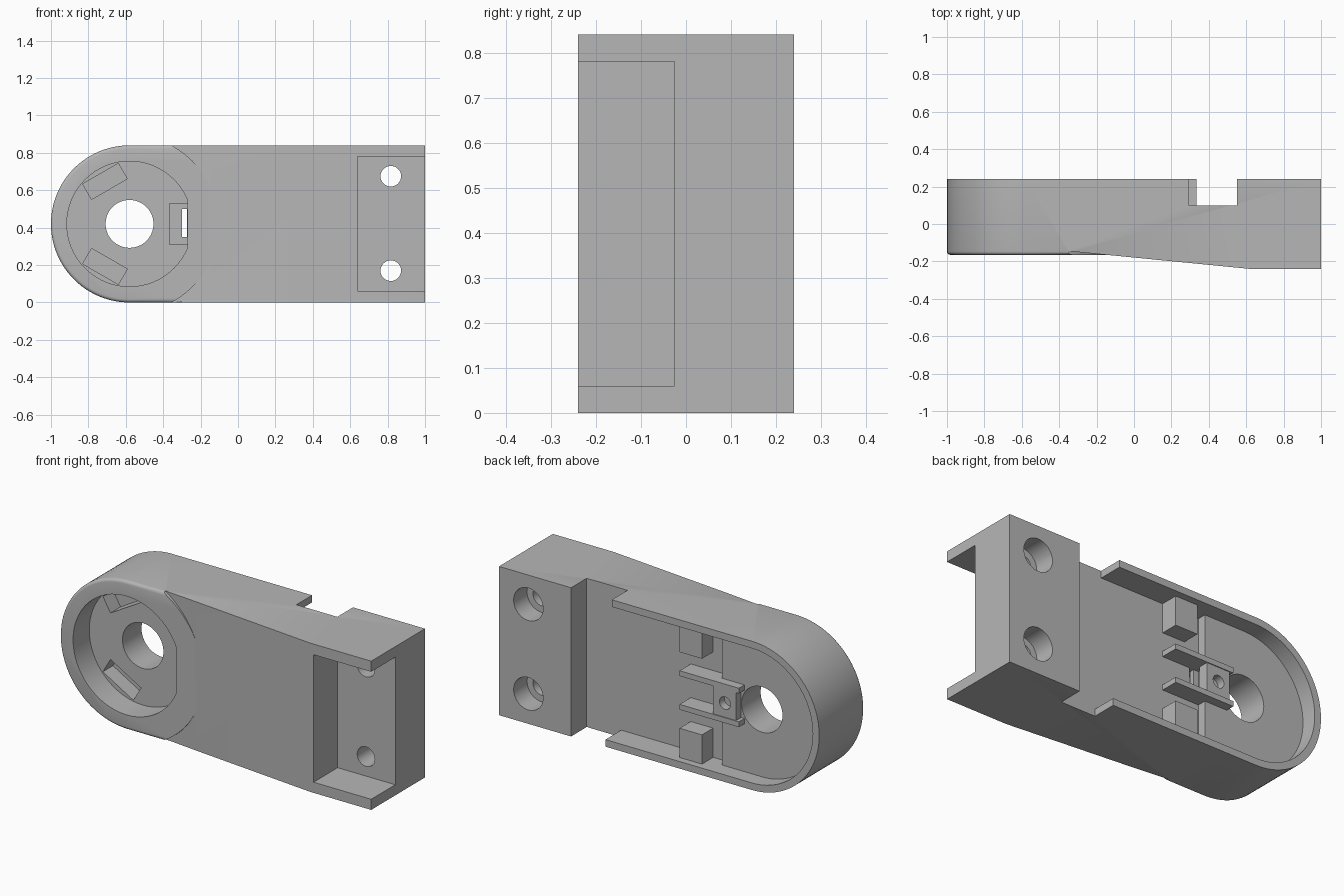
import bpy, bmesh
from math import sin, cos, pi, radians
from mathutils import Matrix, Vector

if "Cube" in bpy.data.objects:
    bpy.data.objects.remove(bpy.data.objects["Cube"])

HX, HZ, R = -0.58, 0.42, 0.42      # centre and radius of the round head
FRONT, BACK = -0.165, 0.24

grey = bpy.data.materials.new("plain grey")
grey.use_nodes = True
grey.diffuse_color = (0.47, 0.47, 0.47, 1)
grey.node_tree.nodes["Principled BSDF"].inputs["Base Color"].default_value = grey.diffuse_color


def prism(name, pts, lo, hi, along="y"):
    """Extrude an outline: (x, z) points along y, or (x, y) points along z."""
    bm = bmesh.new()
    place = (lambda a, b, h: (a, h, b)) if along == "y" else (lambda a, b, h: (a, b, h))
    low = [bm.verts.new(place(a, b, lo)) for a, b in pts]
    high = [bm.verts.new(place(a, b, hi)) for a, b in pts]
    bm.faces.new(low)
    bm.faces.new(high)
    for i in range(len(pts)):
        j = (i + 1) % len(pts)
        bm.faces.new((low[i], low[j], high[j], high[i]))
    bmesh.ops.recalc_face_normals(bm, faces=bm.faces)
    me = bpy.data.meshes.new(name)
    bm.to_mesh(me)
    bm.free()
    me.materials.append(grey)
    ob = bpy.data.objects.new(name, me)
    bpy.context.collection.objects.link(ob)
    return ob


def box(name, x0, x1, y0, y1, z0, z1):
    return prism(name, [(x0, z0), (x1, z0), (x1, z1), (x0, z1)], y0, y1)


def arc(r, start, end, n, cx=HX, cz=HZ):
    angles = [radians(start + (end - start) * i / n) for i in range(n + 1)]
    return [(cx + r * cos(a), cz + r * sin(a)) for a in angles]


def disc(name, cx, cz, r, y0, y1, n=48):
    return prism(name, arc(r, 0, 360, n, cx, cz)[:-1], y0, y1)


def combine(ob, tool, op="DIFFERENCE"):
    tool.hide_render = True
    mod = ob.modifiers.new(op.lower(), "BOOLEAN")
    mod.operation, mod.object, mod.solver = op, tool, "EXACT"
    bpy.context.view_layer.objects.active = ob
    bpy.ops.object.modifier_apply(modifier=mod.name)
    bpy.data.objects.remove(tool)


# Body: rounded outline crossed with the side profile
outline = arc(R, 90, 270, 48) + [(-0.35, 0), (1, 0), (1, 2 * HZ), (-0.35, 2 * HZ)]
body = prism("body", outline, -0.5, 0.5)
profile = [(-1.2, FRONT), (-0.146, FRONT), (0.62, -0.24), (1.2, -0.24), (1.2, BACK), (-1.2, BACK)]
combine(body, prism("side_profile", profile, -0.2, 1.1, "z"), "INTERSECT")

# Rounded front rim of the head
bm = bmesh.new()
bm.from_mesh(body.data)
rim = [e for e in bm.edges
       if all(abs(v.co.y - FRONT) < 1e-4 and v.co.x < -0.34 for v in e.verts)
       and len(e.link_faces) == 2 and e.calc_face_angle(0) > 1]
bmesh.ops.bevel(bm, geom=rim, offset=0.018, segments=4, affect="EDGES", profile=0.5)
bm.to_mesh(body.data)
bm.free()

# Sloped arm face runs up to the raised disc of the head
wedge = prism("wedge_cutter", [(-0.35, -0.145), (-0.146, FRONT), (-0.146, -0.3), (-0.35, -0.3)],
              -0.1, 1, "z")
combine(wedge, disc("disc_cutter", HX, HZ, 0.476, -0.4, 0.1, 96))
combine(body, wedge)

# Round front recess with one flat side
combine(body, prism("recess_cutter", arc(0.335, 22.3, 337.7, 56), -0.4, -0.02))

# Back cavity: deeper in the arm, shallower in the head
INNER = R - 0.04
combine(body, prism("head_cavity", arc(INNER, 90, 270, 40)
                    + [(-0.2, HZ - INNER), (-0.2, HZ + INNER)], 0.15, 0.4))
combine(body, box("arm_cavity", -0.33, 0.55, 0.1, 0.4, HZ - INNER, HZ + INNER))
combine(body, box("lower_notch", 0.335, 0.55, 0.1, 0.4, -0.1, 0.5))
combine(body, box("upper_notch", 0.295, 0.55, 0.1, 0.4, 0.4, 1))

# Three pockets spaced around the recess floor, one with a window
for turn in (0, 120, 240):
    pocket = box("pocket_cutter", -0.365, -0.27, -0.05, 0.07, 0.31, 0.53)
    centre = Vector((HX, 0, HZ))
    pocket.data.transform(Matrix.Translation(centre) @ Matrix.Rotation(radians(-turn), 4, "Y")
                          @ Matrix.Translation(-centre))
    combine(body, pocket)
combine(body, box("window_cutter", -0.3, -0.272, 0, 0.3, 0.35, 0.5))

# Central hole, mounting recess and counterbored screw holes
combine(body, disc("centre_hole", HX, HZ, 0.128, -0.4, 0.4))
combine(body, box("mount_recess", 0.64, 1.2, -0.4, -0.025, 0.06, 0.78))
for z in (0.17, 0.675):
    combine(body, disc("screw_hole", 0.817, z, 0.055, -0.4, 0.4, 32))
    combine(body, disc("counterbore", 0.817, z, 0.092, 0.12, 0.4, 32))

# Inner posts and ribs, mirrored about the middle height
parts = [body]
for side, s in (("upper", 1), ("lower", -1)):
    for part, x0, x1, near, far in (("post", -0.24, -0.1, 0.215, 0.39),
                                    ("rib", -0.47, -0.1, 0.08, 0.11)):
        z0, z1 = sorted((HZ + s * near, HZ + s * far))
        parts.append(box(f"{side}_{part}", x0, x1, 0.09, 0.2, z0, z1))

# Plate with a small screw hole between the ribs
plate = box("screw_plate", -0.45, -0.305, 0.14, 0.195, 0.335, 0.505)
combine(plate, disc("plate_hole", -0.38, HZ, 0.035, 0.15, 0.3, 24))
parts.append(plate)
for ob in parts[1:]:
    combine(ob, disc("clearance", HX, HZ, 0.128, -0.4, 0.4))

bpy.ops.object.select_all(action="DESELECT")
for ob in parts:
    ob.select_set(True)
bpy.context.view_layer.objects.active = body
bpy.ops.object.shade_smooth_by_angle(angle=radians(30))
